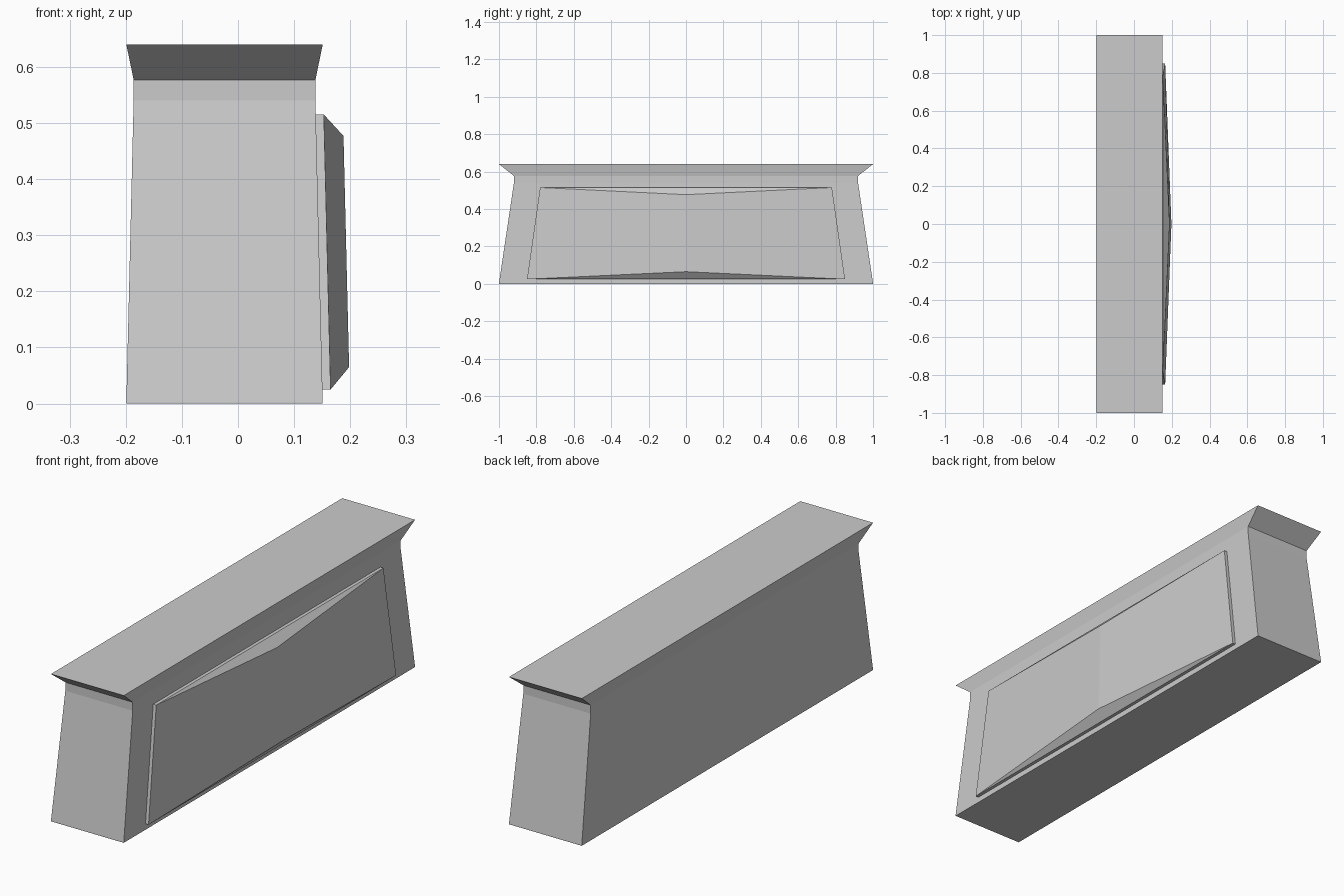
import bpy

if "Cube" in bpy.data.objects:
    bpy.data.objects.remove(bpy.data.objects["Cube"])


def loft(name, rings):
    """Join equal-length closed rings into a capped solid."""
    n = len(rings[0])
    verts = [v for ring in rings for v in ring]
    faces = [tuple(reversed(range(n))), tuple(range(len(verts) - n, len(verts)))]
    for r in range(len(rings) - 1):
        for i in range(n):
            j = (i + 1) % n
            faces.append((r * n + i, r * n + j, (r + 1) * n + j, (r + 1) * n + i))
    return make(name, verts, faces)


def make(name, verts, faces):
    mesh = bpy.data.meshes.new(name)
    mesh.from_pydata(verts, [], faces)
    mesh.update()
    obj = bpy.data.objects.new(name, mesh)
    bpy.context.collection.objects.link(obj)
    return obj


# Tapered wall body with short neck and flared cap: (z, half depth x, half length y)
CX = -0.024
profile = [(0, 0.175, 1.0), (0.003, 0.175, 1.0), (0.54, 0.162, 0.92),
           (0.577, 0.162, 0.92), (0.64, 0.175, 1.0)]
loft("wall_body", [[(CX + sx * hx, sy * hy, z)
                    for sx, sy in ((-1, -1), (1, -1), (1, 1), (-1, 1))]
                   for z, hx, hy in profile])

# Front panel: thin plate rising to a narrow central ridge
BOT, TOP = (0.025, 0.85), (0.515, 0.78)   # (z, half length)
RIDGE = 0.004


def plate_ring(x_bot, x_top):
    return [(x_bot, -BOT[1], BOT[0]), (x_bot, BOT[1], BOT[0]),
            (x_top, TOP[1], TOP[0]), (x_top, -TOP[1], TOP[0])]


ridge = [(0.198, -RIDGE, 0.065), (0.198, RIDGE, 0.065),
         (0.188, RIDGE, 0.477), (0.188, -RIDGE, 0.477)]
loft("ridged_panel", [plate_ring(0.145, 0.133), plate_ring(0.165, 0.153), ridge])
